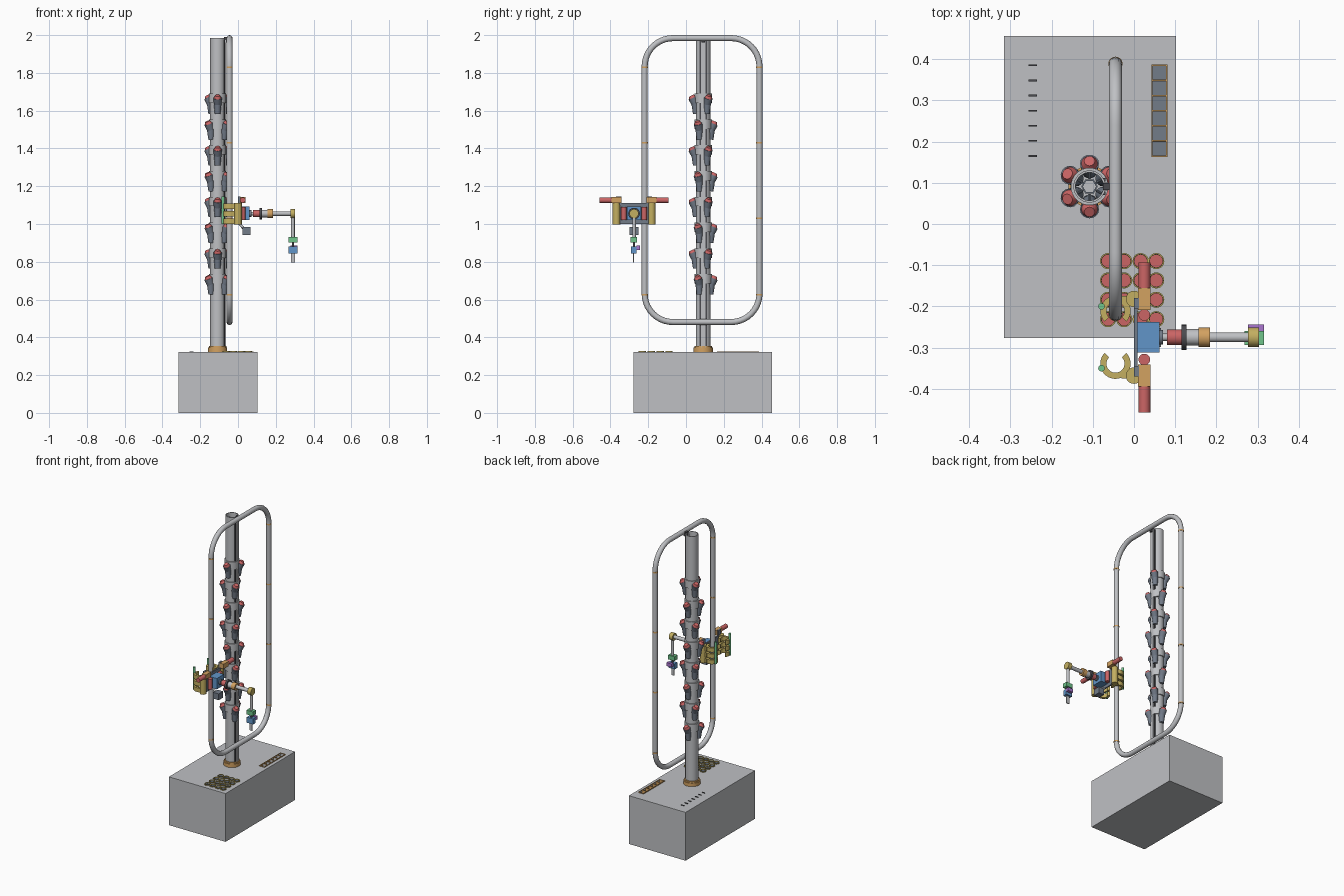
import bpy, bmesh, math
from mathutils import Vector

cube = bpy.data.objects.get("Cube")
if cube:
    bpy.data.objects.remove(cube, do_unlink=True)


def material(name, rgb):
    m = bpy.data.materials.new(name)
    m.use_nodes = True
    m.diffuse_color = (*rgb, 1)
    m.node_tree.nodes["Principled BSDF"].inputs["Base Color"].default_value = (*rgb, 1)
    return m


GREY = material("light grey", (0.52, 0.53, 0.55))
SLATE = material("slate", (0.17, 0.2, 0.25))
DARK = material("dark grey", (0.07, 0.07, 0.08))
RED = material("soft red", (0.6, 0.13, 0.13))
TAN = material("tan orange", (0.65, 0.36, 0.12))
YELLOW = material("mustard", (0.55, 0.43, 0.12))
GREEN = material("green", (0.16, 0.56, 0.26))
BLUE = material("blue", (0.12, 0.3, 0.58))
PURPLE = material("purple", (0.4, 0.18, 0.62))


def finish(name, bm, mat, smooth=False):
    bmesh.ops.recalc_face_normals(bm, faces=bm.faces)
    me = bpy.data.meshes.new(name)
    bm.to_mesh(me)
    bm.free()
    me.materials.append(mat)
    ob = bpy.data.objects.new(name, me)
    bpy.context.collection.objects.link(ob)
    if smooth:
        bpy.ops.object.select_all(action='DESELECT')
        ob.select_set(True)
        bpy.context.view_layer.objects.active = ob
        bpy.ops.object.shade_smooth_by_angle(angle=math.radians(35))
    return ob


def box(name, mat, x, y, z):
    """Box from three (low, high) ranges."""
    bm = bmesh.new()
    bmesh.ops.create_cube(bm, size=1)
    for v in bm.verts:
        v.co = [lo + (c + 0.5) * (hi - lo) for c, (lo, hi) in zip(v.co, (x, y, z))]
    return finish(name, bm, mat)


def rod(name, mat, a, b, r, r2=None, n=20):
    """Cylinder or cone between two points."""
    a, b = Vector(a), Vector(b)
    bm = bmesh.new()
    bmesh.ops.create_cone(bm, cap_ends=True, segments=n, radius1=r,
                          radius2=r if r2 is None else r2, depth=(b - a).length)
    q = (b - a).to_track_quat('Z', 'Y')
    for v in bm.verts:
        v.co = q @ v.co + (a + b) / 2
    return finish(name, bm, mat, True)


def ring(name, mat, centre, ro, ri, z0, z1, start=0, sweep=360, n=32):
    """Upright hollow cylinder, or an open arc of one."""
    bm = bmesh.new()
    full = sweep == 360
    loops = []
    for i in range(n if full else n + 1):
        a = math.radians(start + sweep * i / n)
        loops.append([bm.verts.new((centre[0] + r * math.cos(a), centre[1] + r * math.sin(a), z))
                      for r, z in ((ro, z0), (ro, z1), (ri, z1), (ri, z0))])
    for i in range(n):
        p, q = loops[i], loops[(i + 1) % len(loops)]
        for k in range(4):
            bm.faces.new((p[k], p[(k + 1) % 4], q[(k + 1) % 4], q[k]))
    if not full:
        bm.faces.new(loops[0])
        bm.faces.new(loops[-1])
    return finish(name, bm, mat, True)


# Base with sunken storage wells
TOP = 0.322
base = box("base", GREY, (-0.316, 0.102), (-0.277, 0.456), (0, TOP))
wells = [(x, y) for x in (-0.063, -0.024, 0.016, 0.054) for y in (-0.09, -0.137, -0.184, -0.231)]
cells = [0.183 + 0.0367 * i for i in range(6)]
FLOOR = TOP - 0.04
cutters = [rod("well_cutter", GREY, (x, y, FLOOR), (x, y, TOP + 0.05), 0.0165) for x, y in wells]
cutters += [box("cell_cutter", GREY, (0.045, 0.078), (y - 0.0165, y + 0.0165), (FLOOR, TOP + 0.05))
            for y in cells]
for c in cutters:
    mod = base.modifiers.new("cut", 'BOOLEAN')
    mod.object = c
    mod.solver = 'EXACT'
bpy.context.view_layer.update()
cut_mesh = bpy.data.meshes.new_from_object(base.evaluated_get(bpy.context.evaluated_depsgraph_get()))
base.modifiers.clear()
base.data = cut_mesh
for c in cutters:
    bpy.data.objects.remove(c, do_unlink=True)

# Well linings, rims and contents
for x, y in wells:
    ring("well_rim", YELLOW, (x, y), 0.0195, 0.016, TOP - 0.002, TOP + 0.005, n=20)
    ring("well_lining", SLATE, (x, y), 0.0165, 0.0155, FLOOR, TOP, n=20)
    rod("well_floor", RED, (x, y, FLOOR), (x, y, FLOOR + 0.006), 0.0158)
for y in cells:
    box("cell_floor", SLATE, (0.045, 0.078), (y - 0.0165, y + 0.0165), (FLOOR, FLOOR + 0.01))
for i in range(7):
    y = 0.165 + 0.0367 * i
    box("cell_divider", TAN, (0.043, 0.08), (y - 0.0018, y + 0.0018), (FLOOR, TOP + 0.004))
    box("tool_slot", DARK, (-0.256, -0.235), (y - 0.002, y + 0.002), (TOP - 0.005, TOP + 0.004))
for x in (0.0435, 0.0795):
    box("cell_side", TAN, (x - 0.0015, x + 0.0015), (0.163, 0.387), (FLOOR, TOP + 0.004))

# Hollow growing column with side rail
CX, CY = -0.108, 0.091
ring("column", GREY, (CX, CY), 0.039, 0.034, TOP, 1.985)
ring("column_collar", TAN, (CX, CY), 0.051, 0.037, TOP, 0.345)
ring("column_collar_lip", TAN, (CX, CY), 0.046, 0.037, 0.345, 0.354)
ring("inner_pipe", SLATE, (CX, CY), 0.02, 0.016, TOP, 1.96, n=6)
for i in range(6):
    a = math.radians(60 * i + 30)
    d = Vector((math.cos(a), math.sin(a), 0))
    c = Vector((CX, CY, 1.955))
    rod("inner_spoke", SLATE, c + d * 0.018, c + d * 0.036, 0.003, n=8)
box("column_rail", GREY, (-0.074, -0.063), (CY - 0.011, CY + 0.011), (TOP, 1.975))
for s in (-1, 1):
    box("rail_groove", DARK, (-0.078, -0.0695), (CY + s * 0.0165 - 0.004, CY + s * 0.0165 + 0.004),
        (0.354, 1.975))
box("loop_bracket", DARK, (-0.075, -0.052), (CY - 0.009, CY + 0.009), (1.96, 1.99))

# Staggered tiers of planting cups
for t in range(8):
    z = 1.655 - 0.1365 * t
    ring("tier_band", GREY, (CX, CY), 0.0455, 0.037, z - 0.015, z + 0.035)
    for k in range(3):
        a = math.radians(30 + 120 * k + 60 * (t % 2))

        def at(r, h):
            return (CX + r * math.cos(a), CY + r * math.sin(a), z + h)
        rod("cup_stem", SLATE, at(0.039, -0.072), at(0.042, -0.02), 0.015, 0.02, 16)
        rod("cup", SLATE, at(0.036, -0.035), at(0.056, 0.012), 0.018, 0.023, 16)
        rod("cup_filling", RED, at(0.055, 0.01), at(0.062, 0.025), 0.021, 0.013, 16)

# Guide loop: a rounded rectangle swept as pipe
LX, Y0, Y1, Z0, Z1, CR = -0.045, -0.219, 0.389, 0.481, 1.984, 0.15
curve = bpy.data.curves.new("guide_loop", 'CURVE')
curve.dimensions = '3D'
curve.bevel_depth = 0.016
curve.bevel_resolution = 4
path = []
corners = ((Y1 - CR, Z1 - CR), (Y0 + CR, Z1 - CR), (Y0 + CR, Z0 + CR), (Y1 - CR, Z0 + CR))
for q, (cy, cz) in enumerate(corners):
    for i in range(11):
        a = math.radians(90 * q + 9 * i)
        path.append((LX, cy + CR * math.cos(a), cz + CR * math.sin(a)))
spline = curve.splines.new('POLY')
spline.points.add(len(path) - 1)
for p, co in zip(spline.points, path):
    p.co = (*co, 1)
spline.use_cyclic_u = True
loop = bpy.data.objects.new("guide_loop", curve)
bpy.context.collection.objects.link(loop)
bpy.ops.object.select_all(action='DESELECT')
loop.select_set(True)
bpy.context.view_layer.objects.active = loop
bpy.ops.object.convert(target='MESH')
loop.data.materials.clear()
loop.data.materials.append(GREY)
for y in (Y0, Y1):
    for z in (0.625, 1.03, 1.43, 1.83):
        ring("loop_joint", TAN, (LX, y), 0.0172, 0.015, z - 0.004, z + 0.004, n=20)

# Climbing carriage: mirrored grippers either side of its middle
MY, MZ = -0.275, 1.055
box("carriage_plate", SLATE, (0, 0.009), (MY - 0.105, MY + 0.105), (1.0, 1.11))
box("carriage_body", BLUE, (0.009, 0.062), (MY - 0.037, MY + 0.037), (1.02, 1.092))
for s in (-1, 1):
    def span(a, b):
        return tuple(sorted((MY + s * a, MY + s * b)))
    rod("gear", RED, (0.025, MY + s * 0.054, 1.02), (0.025, MY + s * 0.054, 1.09), 0.014)
    box("motor_post", SLATE, (0.0, 0.012), span(0.07, 0.095), (1.1, 1.145))
    box("motor_housing", TAN, (0.01, 0.04), span(0.066, 0.12), (1.11, 1.142))
    rod("motor", RED, (0.025, MY + s * 0.12, 1.126), (0.025, MY + s * 0.182, 1.126), 0.0145)
    rod("claw_hub", YELLOW, (0.0, MY + s * 0.093, 0.998), (0.0, MY + s * 0.093, 1.112), 0.02)
    for z in (1.0, 1.04, 1.08):
        ring("claw", YELLOW, (LX, MY + s * 0.064), 0.037, 0.022, z, z + 0.028,
             s * 90 - 135, 270, 20)
        box("claw_link", YELLOW, (-0.03, 0.0), span(0.08, 0.1), (z, z + 0.028))
    rod("claw_pin", GREEN, (-0.079, MY + s * 0.075, 1.0), (-0.079, MY + s * 0.075, 1.146), 0.008, n=12)

# Camera under the carriage
rod("camera_stalk", GREY, (0.005, MY, 1.005), (0.035, MY, 0.97), 0.007)
box("camera", SLATE, (0.025, 0.066), (MY - 0.023, MY + 0.023), (0.943, 0.985))

# Reaching arm
for name, mat, x0, x1, r in (
        ("arm_mount", SLATE, 0.06, 0.071, 0.018), ("arm_axle", GREY, 0.068, 0.082, 0.009),
        ("arm_motor", RED, 0.08, 0.117, 0.013 + 0.006),
        ("arm_flange", DARK, 0.115, 0.128, 0.031), ("arm_sleeve", GREY, 0.127, 0.158, 0.02),
        ("arm_shoulder", TAN, 0.157, 0.184, 0.024), ("arm_tube", GREY, 0.183, 0.28, 0.012)):
    rod(name, mat, (x0, MY, MZ), (x1, MY, MZ), r)
rod("elbow", YELLOW, (0.277, MY, MZ), (0.303, MY, MZ), 0.024)
rod("forearm", GREY, (0.291, MY, 0.925), (0.291, MY, 1.045), 0.0095)
box("wrist", GREEN, (0.268, 0.315), (MY - 0.019, MY + 0.015), (0.902, 0.93))
rod("wrist_pin", DARK, (0.291, MY, 0.875), (0.291, MY, 0.905), 0.006)
box("tool_head", BLUE, (0.268, 0.315), (MY - 0.016, MY + 0.012), (0.845, 0.882))
box("tool_sensor", PURPLE, (0.277, 0.315), (MY + 0.012, MY + 0.031), (0.863, 0.886))
box("tool_blade", GREY, (0.281, 0.301), (MY - 0.006, MY), (0.795, 0.847))
